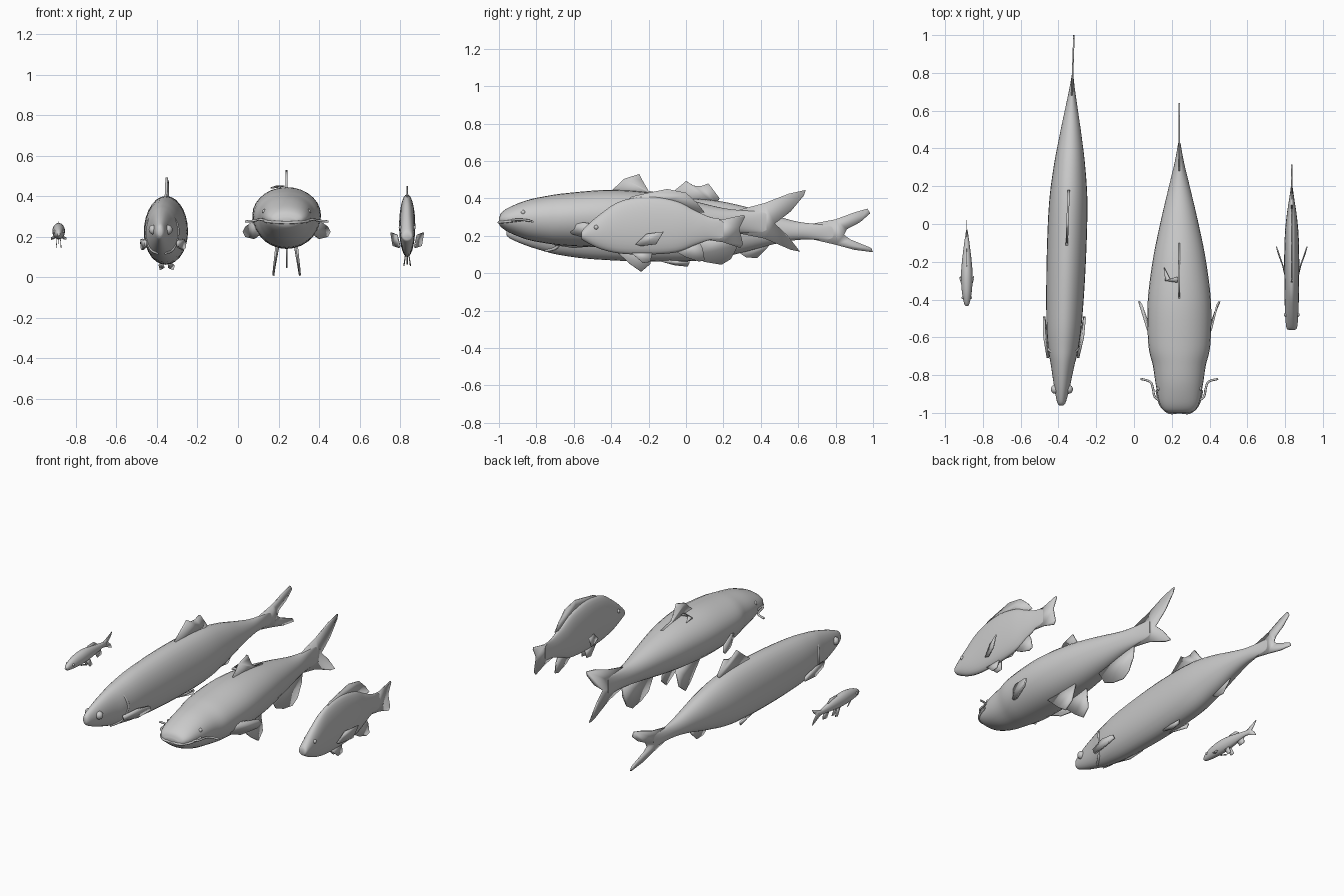
import bpy, bmesh, math
from mathutils import Vector

SIDES = 28


def finish(name, bm, angle=40):
    bmesh.ops.recalc_face_normals(bm, faces=bm.faces)
    me = bpy.data.meshes.new(name)
    bm.to_mesh(me)
    bm.free()
    ob = bpy.data.objects.new(name, me)
    bpy.context.collection.objects.link(ob)
    bpy.ops.object.select_all(action='DESELECT')
    ob.select_set(True)
    bpy.context.view_layer.objects.active = ob
    bpy.ops.object.shade_smooth_by_angle(angle=math.radians(angle))
    return ob


def spline(pts, n=5):
    """Catmull-Rom through the points."""
    p = [Vector(q) for q in pts]
    p = [p[0]] + p + [p[-1]]
    out = []
    for i in range(1, len(p) - 2):
        a, b, c, d = p[i - 1:i + 3]
        for k in range(n):
            t = k / n
            out.append(0.5 * (2 * b + (c - a) * t + (2 * a - 5 * b + 4 * c - d) * t * t
                              + (3 * b - a - 3 * c + d) * t ** 3))
    return out + [p[-2]]


class Fish:
    def __init__(self, name, x, slope=0.0):
        self.name, self.x, self.slope = name, x, slope

    def at(self, dx, y, z):
        return (self.x + self.slope * y + dx, y, z)

    def body(self, stations, mid=0.5):
        """Loft of ovals; station = y, top, bottom, half width."""
        bm = bmesh.new()
        rings = []
        for y, top, bot, w in spline(stations):
            zm = bot + mid * (top - bot)
            ring = []
            for k in range(SIDES):
                a = 2 * math.pi * k / SIDES
                s = math.sin(a)
                z = zm + s * ((top - zm) if s > 0 else (zm - bot))
                ring.append(bm.verts.new(self.at(w * math.cos(a), y, z)))
            rings.append(ring)
        for r, q in zip(rings, rings[1:]):
            for k in range(SIDES):
                j = (k + 1) % SIDES
                bm.faces.new((r[k], r[j], q[j], q[k]))
        bm.faces.new(rings[0])
        bm.faces.new(rings[-1])
        finish(self.name + "_body", bm, 60)

    def plate(self, part, pts, thick):
        bm = bmesh.new()
        bm.faces.new([bm.verts.new(self.at(*p)) for p in pts])
        ob = finish(self.name + "_" + part, bm)
        m = ob.modifiers.new("thickness", 'SOLIDIFY')
        m.thickness, m.offset = thick, 0

    def fin(self, part, pts, thick=0.006):
        """Fin in the centre plane, points are (y, z)."""
        self.plate(part, [(0, y, z) for y, z in pts], thick)

    def pair(self, part, pts, thick=0.006):
        for side, s in (("right", 1), ("left", -1)):
            self.plate(side + "_" + part, [(s * x, y, z) for x, y, z in pts], thick)

    def eyes(self, dx, y, z, r):
        for side, s in (("right", 1), ("left", -1)):
            bm = bmesh.new()
            bmesh.ops.create_uvsphere(bm, u_segments=16, v_segments=10, radius=r)
            bmesh.ops.translate(bm, verts=bm.verts, vec=self.at(s * dx, y, z))
            finish(side + "_eye_of_" + self.name, bm)

    def tube(self, part, pts, r):
        cu = bpy.data.curves.new(self.name + "_" + part, 'CURVE')
        cu.dimensions = '3D'
        cu.bevel_depth, cu.bevel_resolution, cu.use_fill_caps = r, 2, True
        pl = spline([self.at(*p) for p in pts], 6)
        sp = cu.splines.new('POLY')
        sp.points.add(len(pl) - 1)
        for q, v in zip(sp.points, pl):
            q.co = (*v, 1)
        bpy.context.collection.objects.link(bpy.data.objects.new(cu.name, cu))


# Minnow
f = Fish("minnow", -0.885)
f.body([(-.435, .222, .205, .007), (-.415, .238, .196, .016), (-.36, .258, .19, .026),
        (-.28, .268, .187, .031), (-.2, .262, .192, .026), (-.1, .243, .204, .014),
        (-.06, .237, .207, .008), (-.03, .236, .208, .003)])
f.fin("dorsal_fin", [(-.24, .255), (-.215, .272), (-.16, .275), (-.13, .255), (-.15, .24)], .004)
f.fin("tail_fin", [(-.08, .235), (-.05, .242), (.02, .27), (.005, .245), (-.02, .222),
                   (.005, .2), (.018, .172), (-.05, .202), (-.08, .207)], .004)
f.fin("anal_fin", [(-.15, .205), (-.125, .165), (-.085, .17), (-.09, .21)], .004)
f.pair("pectoral_fin", [(.02, -.34, .205), (.038, -.29, .197), (.036, -.275, .185), (.02, -.31, .19)], .003)
f.pair("pelvic_fin", [(.008, -.25, .195), (.012, -.215, .145), (.012, -.19, .15), (.008, -.21, .195)], .003)
f.eyes(.02, -.39, .225, .008)

# Large forked-tail fish, swimming slightly askew
f = Fish("large_fish", -0.352, 0.034)
f.body([(-.96, .245, .205, .012), (-.94, .265, .185, .024), (-.86, .3, .15, .042),
        (-.75, .335, .115, .062), (-.66, .355, .095, .08), (-.5, .38, .075, .095),
        (-.2, .40, .062, .104), (.1, .395, .07, .102), (.3, .36, .11, .084),
        (.47, .31, .155, .058), (.6, .275, .178, .035), (.72, .262, .178, .014), (.79, .262, .172, .004)], .48)
f.fin("dorsal_fin", [(-.14, .38), (-.02, .475), (.0, .493), (.04, .468), (.08, .465), (.12, .48),
                     (.18, .4), (.16, .37)], .012)
f.fin("tail_fin", [(.68, .265), (.8, .288), (.9, .325), (.97, .345), (.985, .32), (.93, .272),
                   (.86, .235), (.845, .205), (.88, .18), (.99, .135), (1.0, .112), (.9, .125),
                   (.8, .152), (.68, .18)], .008)
f.fin("anal_fin", [(.27, .12), (.32, .085), (.38, .08), (.43, .13), (.46, .17)])
f.pair("pectoral_fin", [(.08, -.71, .18), (.102, -.6, .19), (.108, -.5, .17), (.106, -.49, .145),
                        (.098, -.6, .135), (.078, -.7, .15)], .012)
f.pair("pelvic_fin", [(.02, -.17, .075), (.035, -.05, .065), (.035, .02, .06), (.03, .01, .038),
                      (.012, -.06, .045)], .01)
f.eyes(.035, -.875, .235, .024)
for s, side in ((1, "right"), (-1, "left")):    # gill cover edges
    f.tube(side + "_gill_edge", [(s * .03, -.69, .325), (s * .07, -.67, .27), (s * .077, -.66, .21),
                                 (s * .055, -.69, .14), (s * .02, -.75, .12)], .008)

# Catfish
f = Fish("catfish", 0.24)
f.body([(-1.0, .295, .262, .05), (-.985, .325, .243, .082), (-.94, .355, .215, .107), (-.85, .39, .18, .125),
        (-.75, .412, .16, .14), (-.64, .428, .147, .164), (-.42, .445, .14, .168), (-.2, .432, .15, .142),
        (0, .395, .175, .102), (.2, .348, .205, .055), (.33, .335, .215, .024), (.43, .33, .215, .006)], .55)
f.fin("dorsal_fin", [(-.41, .43), (-.33, .505), (-.25, .53), (-.235, .5), (-.2, .44), (-.1, .42), (-.15, .4)], .009)
f.plate("back_fin_lobe", [(-.08, -.23, .44), (-.075, -.3, .44), (-.01, -.31, .45), (-.01, -.28, .45),
                          (-.05, -.29, .45)], .006)
f.fin("tail_fin", [(.27, .335), (.42, .375), (.55, .425), (.64, .445), (.63, .415), (.56, .33),
                   (.475, .265), (.54, .205), (.61, .115), (.56, .125), (.42, .185), (.27, .215)], .008)
f.fin("anal_fin", [(-.03, .19), (.03, .09), (.1, .06), (.19, .045), (.24, .075), (.28, .15), (.29, .225)], .008)
f.pair("pectoral_fin", [(.135, -.64, .25), (.17, -.55, .272), (.2, -.43, .25), (.213, -.41, .225),
                        (.2, -.44, .2), (.16, -.55, .19), (.135, -.61, .21)], .01)
f.pair("pelvic_fin", [(.05, -.42, .16), (.062, -.3, .05), (.066, -.24, .008), (.06, -.19, .05),
                      (.04, -.18, .16)], .01)
f.eyes(.108, -.87, .325, .012)
f.tube("lip", [(-.12, -.88, .285), (-.1, -.955, .276), (-.055, -.998, .272), (0, -.996, .27),
               (.055, -.998, .272), (.1, -.955, .276), (.12, -.88, .285)], .007)
for s, side in ((1, "right"), (-1, "left")):
    f.tube(side + "_barbel", [(s * .095, -.94, .28), (s * .13, -.915, .285), (s * .14, -.87, .285),
                              (s * .155, -.835, .28), (s * .205, -.82, .275)], .006)

# Deep-bodied fish
f = Fish("deep_fish", 0.835)
f.body([(-.56, .215, .185, .018), (-.545, .24, .172, .029), (-.46, .315, .13, .036), (-.35, .385, .105, .038),
        (-.2, .41, .1, .04), (-.05, .385, .112, .036), (.05, .335, .15, .026), (.13, .3, .178, .014),
        (.2, .288, .18, .004)])
f.fin("dorsal_fin", [(-.33, .38), (-.29, .41), (-.2, .43), (-.1, .45), (0, .43), (.06, .375), (.1, .325),
                     (.03, .325), (-.1, .38)])
f.fin("tail_fin", [(.1, .295), (.2, .288), (.31, .312), (.315, .3), (.285, .24), (.305, .155), (.29, .135),
                   (.2, .165), (.1, .18)])
f.fin("anal_fin", [(-.07, .125), (0, .085), (.07, .062), (.1, .07), (.09, .13), (.07, .17)])
f.pair("pectoral_fin", [(.036, -.27, .155), (.05, -.21, .21), (.081, -.12, .222), (.07, -.16, .155),
                        (.04, -.24, .145)], .006)
f.pair("pelvic_fin", [(.008, -.3, .115), (.016, -.23, .055), (.016, -.19, .06), (.008, -.18, .11)], .005)
f.eyes(.03, -.48, .245, .012)
